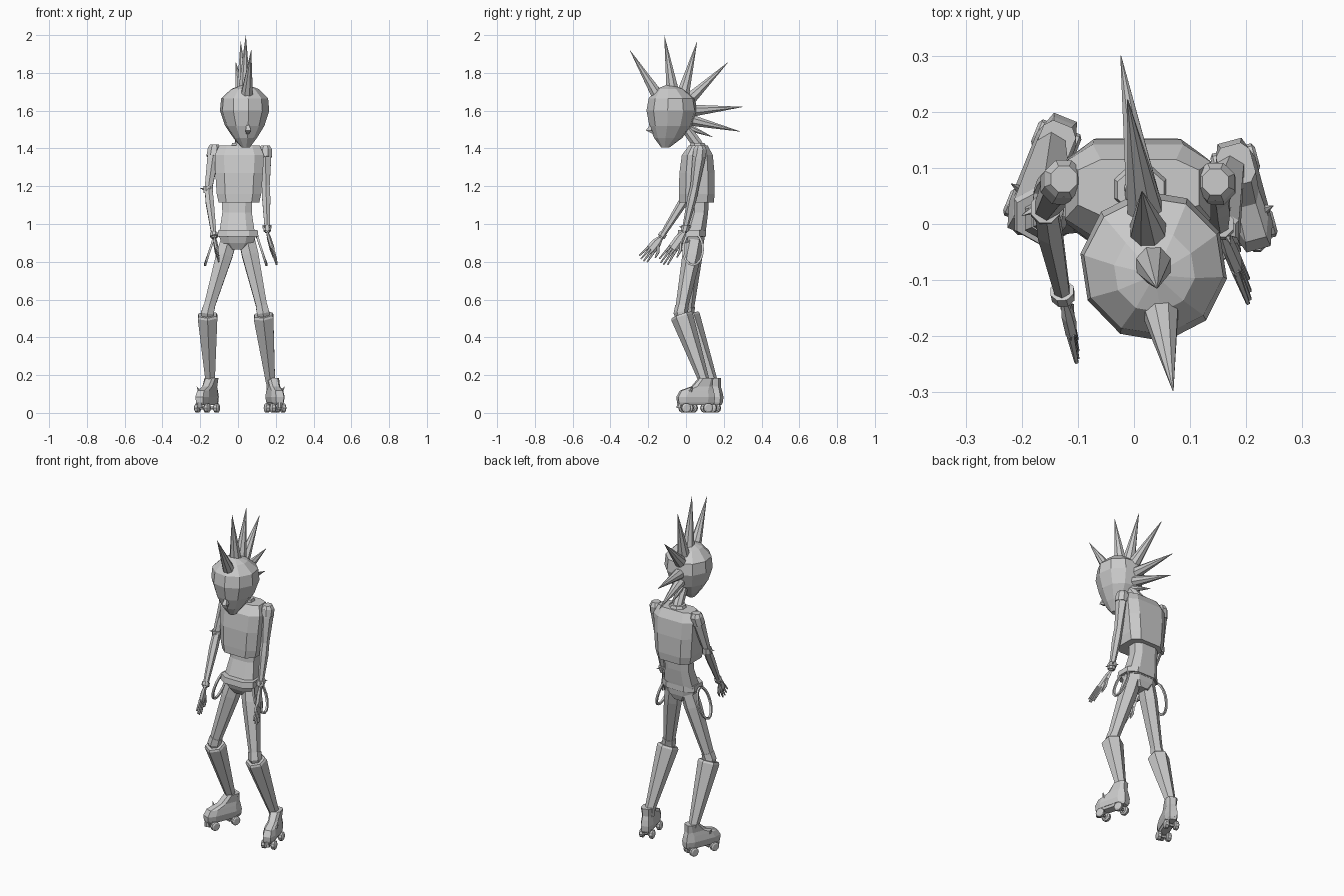
import bpy, bmesh, math
from mathutils import Vector, Matrix

if "Cube" in bpy.data.objects:
    bpy.data.objects.remove(bpy.data.objects["Cube"])

grey = bpy.data.materials.new("plain_grey")
grey.use_nodes = True
grey.diffuse_color = (0.6, 0.6, 0.6, 1)
grey.node_tree.nodes["Principled BSDF"].inputs["Base Color"].default_value = (0.6, 0.6, 0.6, 1)


def loft_rings(name, rings, closed=False):
    """Join equal rings of points with quads and cap the ends."""
    bm = bmesh.new()
    loops = [[bm.verts.new(p) for p in ring] for ring in rings]
    n = len(loops[0])
    pairs = list(zip(loops, loops[1:])) + ([(loops[-1], loops[0])] if closed else [])
    for a, b in pairs:
        for i in range(n):
            j = (i + 1) % n
            bm.faces.new((a[i], a[j], b[j], b[i]))
    if not closed:
        bm.faces.new(loops[0][::-1])
        bm.faces.new(loops[-1])
    bmesh.ops.recalc_face_normals(bm, faces=bm.faces)
    mesh = bpy.data.meshes.new(name)
    bm.to_mesh(mesh)
    bm.free()
    mesh.materials.append(grey)
    obj = bpy.data.objects.new(name, mesh)
    bpy.context.collection.objects.link(obj)
    return obj


def circle(n):
    return [(math.cos(math.tau * (i + 0.5) / n), math.sin(math.tau * (i + 0.5) / n)) for i in range(n)]


def bevel_box(c):
    return [(1, -c), (1, c), (c, 1), (-c, 1), (-1, c), (-1, -c), (-c, -1), (c, -1)]


def stack(name, section, levels, matrix=Matrix()):
    """Level rings given as (x, y, z, half width, half depth)."""
    return loft_rings(name, [[matrix @ Vector((x + u * rx, y + v * ry, z)) for u, v in section]
                             for x, y, z, rx, ry in levels])


def limb(name, points, radii, n=6, flat=1.0, closed=False, side=(1, 0, 0)):
    """Rings set square to a path; flat thins them across the side axis."""
    pts = [Vector(p) for p in points]
    rings = []
    for i, (p, r) in enumerate(zip(pts, radii)):
        if closed:
            d = pts[(i + 1) % len(pts)] - pts[i - 1]
        else:
            d = pts[min(i + 1, len(pts) - 1)] - pts[max(i - 1, 0)]
        d.normalize()
        v = d.cross(Vector(side)).normalized()
        u = v.cross(d)
        rings.append([p + u * (a * r * flat) + v * (b * r) for a, b in circle(n)])
    return loft_rings(name, rings, closed)


def spike(name, base, tip, r, n=8):
    limb(name, [base, tip], [r, 0.0008], n)


# Head, turned slightly to its left
head_turn = Matrix.Translation((0.035, -0.075, 0)) @ Matrix.Rotation(0.155, 4, "Z")
stack("head", circle(10), [
    (0, -0.035, 1.405, 0.022, 0.022), (0, -0.02, 1.455, 0.062, 0.075),
    (0, -0.005, 1.52, 0.105, 0.115), (0, 0, 1.60, 0.132, 0.136),
    (0, 0, 1.665, 0.126, 0.124), (0, -0.01, 1.715, 0.073, 0.073),
    (0, -0.015, 1.737, 0.012, 0.012)], head_turn)
limb("nose", [head_turn @ Vector(p) for p in ((0, -0.10, 1.545), (0, -0.125, 1.495), (0, -0.10, 1.485))],
     [0.004, 0.02, 0.012], 4)

# Row of hair spikes along the middle of the head: base y, z and tip y, z
for i, (by, bz, ty, tz, r) in enumerate([
        (-0.07, 1.67, -0.225, 1.92, 0.036), (0.005, 1.70, -0.04, 1.997, 0.036),
        (0.06, 1.69, 0.135, 1.965, 0.036), (0.09, 1.655, 0.30, 1.855, 0.036),
        (0.11, 1.60, 0.38, 1.62, 0.034), (0.10, 1.55, 0.365, 1.49, 0.032),
        (0.08, 1.515, 0.22, 1.46, 0.022)]):
    spike(f"hair_spike_{i + 1}", head_turn @ Vector((0, by, bz)), head_turn @ Vector((0, ty, tz)), r)

# Neck and torso
limb("neck", [(0.005, 0.085, 1.37), (0.012, 0.055, 1.43), (0.022, -0.01, 1.52)], [0.036, 0.03, 0.028], 8)
stack("collar", circle(8), [(0.01, 0.065, 1.40, 0.055, 0.05), (0.012, 0.06, 1.43, 0.045, 0.04)])
stack("shirt", bevel_box(0.62), [
    (0.005, 0.055, 1.115, 0.108, 0.092), (0.005, 0.057, 1.16, 0.118, 0.095),
    (0.006, 0.058, 1.27, 0.126, 0.093), (0.007, 0.06, 1.365, 0.13, 0.082),
    (0.008, 0.065, 1.415, 0.108, 0.05)])
stack("waist", bevel_box(0.55), [
    (-0.005, 0.04, 0.93, 0.098, 0.06), (-0.005, 0.052, 0.98, 0.09, 0.055),
    (-0.005, 0.07, 1.06, 0.078, 0.047), (-0.005, 0.075, 1.14, 0.08, 0.047)])
stack("belt", bevel_box(0.55), [(0, 0.03, 0.935, 0.108, 0.076), (0, 0.032, 0.968, 0.104, 0.073)])
stack("shorts", bevel_box(0.5), [
    (-0.003, 0.045, 0.865, 0.045, 0.038), (-0.003, 0.04, 0.90, 0.085, 0.055),
    (-0.003, 0.035, 0.945, 0.1, 0.065)])

# Hanging belt straps on both hips
for side, label in ((1, "left"), (-1, "right")):
    ring = []
    for i in range(16):
        a = math.tau * i / 16
        drop = math.sin(a)
        ring.append((side * (0.135 - 0.028 * drop) - 0.012, 0.037 + 0.052 * math.cos(a), 0.868 + 0.085 * drop))
    limb(f"{label}_strap", ring, [0.008] * 16, 4, closed=True)


def arm(label, shoulder, elbow, wrist, tip, thumb_side):
    s, e, w, t = (Vector(p) for p in (shoulder, elbow, wrist, tip))
    limb(f"{label}_shoulder", [s + Vector((0, 0, 0.02)), s, s.lerp(e, 0.2)], [0.025, 0.037, 0.038], 8)
    limb(f"{label}_upper_arm", [s, s.lerp(e, 0.25), e], [0.034, 0.034, 0.022])
    limb(f"{label}_forearm", [e.lerp(s, 0.05), e.lerp(w, 0.25), w], [0.023, 0.025, 0.014])
    limb(f"{label}_cuff", [w.lerp(e, 0.1), w.lerp(e, 0.03)], [0.022, 0.022], 8)
    # Palm with four fingers and a thumb
    d = t - w
    across = d.cross(Vector((1, 0, 0))).normalized()
    limb(f"{label}_palm", [w, w + d * 0.2, w + d * 0.52], [0.014, 0.026, 0.027], 6, 0.42)
    for i in range(4):
        k = i - 1.5
        root = w + d * 0.48 + across * k * 0.0125
        end = w + d * (1 - 0.06 * abs(k)) + across * k * 0.018
        limb(f"{label}_finger_{i + 1}", [root, end], [0.008, 0.004], 5)
    limb(f"{label}_thumb", [w + d * 0.15, w + d * 0.42 + across * 0.038 * thumb_side,
                            w + d * 0.62 + across * 0.045 * thumb_side], [0.011, 0.009, 0.004], 5)


arm("left", (0.145, 0.075, 1.395), (0.148, 0.045, 1.19), (0.155, -0.01, 0.955), (0.208, -0.13, 0.785), -1)
arm("right", (-0.125, 0.08, 1.40), (-0.158, 0.025, 1.18), (-0.125, -0.135, 0.925), (-0.10, -0.235, 0.805), -1)

# Spiked bands on the left wrist and right elbow
stack("wrist_band", circle(8), [(0.154, -0.005, 0.975, 0.025, 0.025), (0.154, 0, 0.995, 0.025, 0.025)])
stack("elbow_band", circle(8), [(-0.158, 0.025, 1.165, 0.028, 0.028), (-0.158, 0.028, 1.2, 0.028, 0.028)])
for i in range(6):
    a = math.tau * i / 6
    out = Vector((math.cos(a), math.sin(a), 0))
    c = Vector((0.154, -0.003, 0.985))
    spike(f"wrist_stud_{i + 1}", c + out * 0.02, c + out * 0.038, 0.006, 5)
spike("elbow_stud", (-0.18, 0.025, 1.185), (-0.2, 0.015, 1.19), 0.008, 5)


def leg(label, hip, knee, ankle):
    h, k, a = Vector(hip), Vector(knee), Vector(ankle)
    limb(f"{label}_thigh", [h, h.lerp(k, 0.2), k.lerp(h, 0.08)], [0.048, 0.05, 0.033])
    limb(f"{label}_knee", [k.lerp(h, 0.09), k, k.lerp(a, 0.1)], [0.036, 0.038, 0.034])
    limb(f"{label}_leg_warmer", [k.lerp(a, 0.03), k.lerp(a, 0.06), a], [0.054, 0.06, 0.028])
    limb(f"{label}_ankle", [a.lerp(k, 0.1), a - Vector((0, 0, 0.04))], [0.022, 0.024])


leg("left", (0.048, 0.045, 0.91), (0.133, -0.028, 0.53), (0.172, 0.098, 0.165))
leg("right", (-0.05, 0.045, 0.91), (-0.162, 0.008, 0.53), (-0.147, 0.14, 0.165))


def skate(label, heel, toe, outside):
    """Boot, plate, trucks and wheels, with the toe along local -y."""
    d = Vector(toe) - Vector(heel)
    size = d.length
    m = Matrix.Translation((*heel, 0)) @ Matrix.Rotation(math.atan2(d.x, -d.y), 4, "Z")
    stack(f"{label}_boot", bevel_box(0.6), [
        (0, -size * 0.5, 0.055, 0.032, size * 0.49), (0, -size * 0.5, 0.085, 0.037, size * 0.5),
        (0, -size * 0.47, 0.118, 0.032, size * 0.44), (0, -size * 0.33, 0.14, 0.028, size * 0.27),
        (0, -size * 0.22, 0.185, 0.031, 0.036)], m)
    stack(f"{label}_plate", bevel_box(0.7), [
        (0, -size * 0.5, 0.042, 0.024, size * 0.46), (0, -size * 0.5, 0.056, 0.03, size * 0.49)], m)
    for end, f in (("front", 0.8), ("rear", 0.2)):
        y = -size * f
        limb(f"{label}_{end}_axle", [m @ Vector((x, y, 0.025)) for x in (-0.03, 0.03)], [0.009] * 2, 6, side=(0, 0, 1))
        for s in (-1, 1):
            limb(f"{label}_{end}_wheel_{'inner' if s == -outside else 'outer'}",
                 [m @ Vector((s * x, y, 0.026)) for x in (0.014, 0.02, 0.036, 0.041)],
                 [0.018, 0.026, 0.026, 0.018], 10, side=(0, 0, 1))
    limb(f"{label}_toe_stop", [m @ Vector((0, -size * 0.95, z)) for z in (0.055, 0.025)], [0.013, 0.016], 8)
    spike(f"{label}_boot_spike", m @ Vector((outside * 0.022, -size * 0.68, 0.105)),
          m @ Vector((outside * 0.045, -size * 0.66, 0.14)), 0.012, 5)


skate("left", (0.17, 0.148), (0.222, -0.045), 1)
skate("right", (-0.122, 0.19), (-0.205, -0.015), -1)
